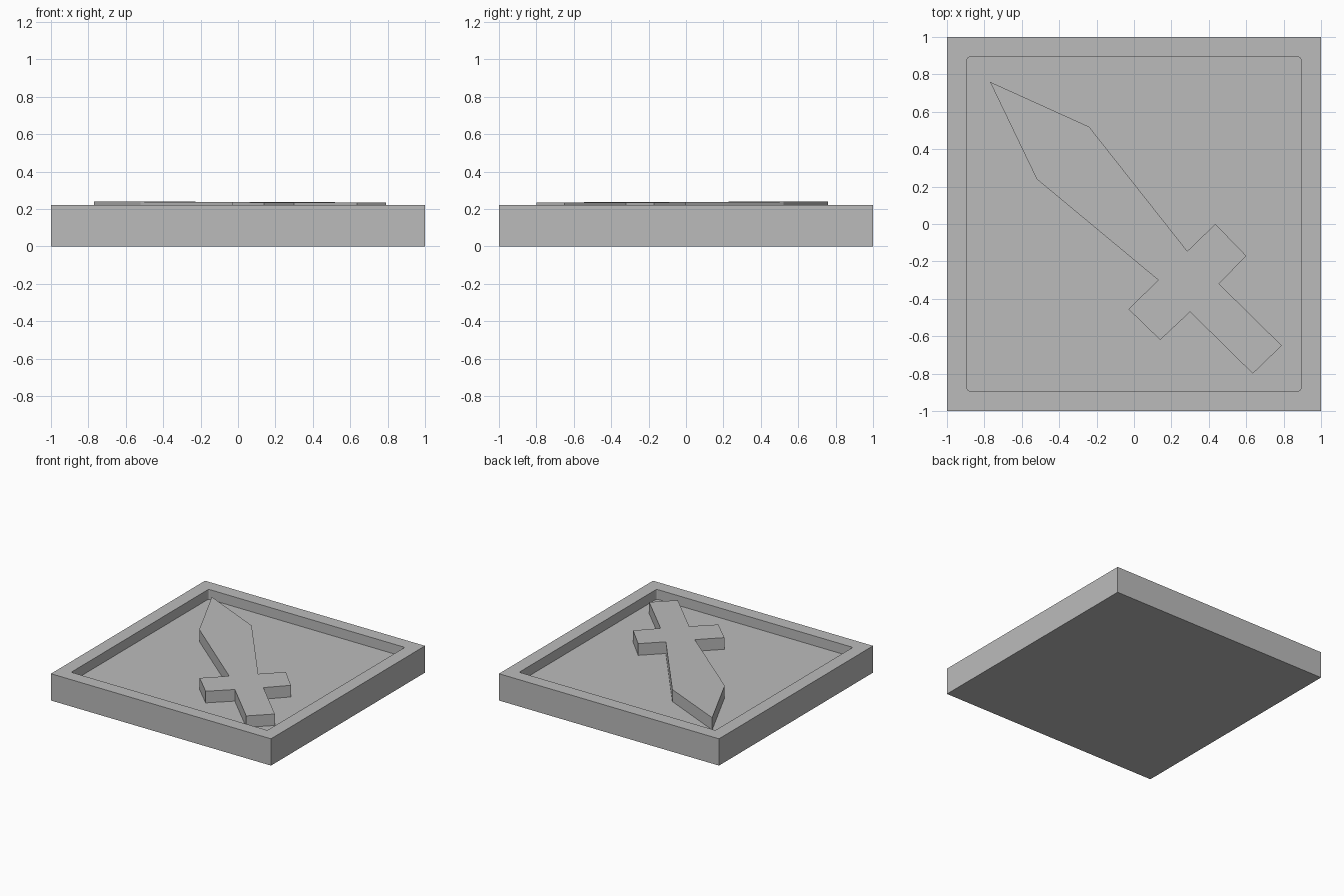
import bpy
import bmesh

default = bpy.data.objects.get("Cube")
if default:
    bpy.data.objects.remove(default, do_unlink=True)

TRAY_TOP = 0.22
FLOOR = 0.14
RECESS = 0.847

# Single flat grey
grey = bpy.data.materials.new("plain_grey")
grey.use_nodes = True
colour = (0.5, 0.5, 0.5, 1)
grey.diffuse_color = colour
grey.node_tree.nodes["Principled BSDF"].inputs["Base Color"].default_value = colour


def add_object(name, bm):
    bmesh.ops.recalc_face_normals(bm, faces=bm.faces)
    mesh = bpy.data.meshes.new(name)
    bm.to_mesh(mesh)
    bm.free()
    mesh.materials.append(grey)
    obj = bpy.data.objects.new(name, mesh)
    bpy.context.collection.objects.link(obj)
    return obj


def prism(outline, low, high):
    """Extrude an outline from low up to high(x, y)."""
    bm = bmesh.new()
    base = bm.faces.new([bm.verts.new((x, y, low)) for x, y in outline])
    top = bmesh.ops.extrude_face_region(bm, geom=[base], use_keep_orig=True)
    for v in top["geom"]:
        if isinstance(v, bmesh.types.BMVert):
            v.co.z = high(v.co.x, v.co.y)
    return bm


# Square tray: block with an inset top pushed down to make the recess
square = [(-1, -1), (1, -1), (1, 1), (-1, 1)]
bm = prism(square, 0, lambda x, y: TRAY_TOP)
bmesh.ops.recalc_face_normals(bm, faces=bm.faces)
lid = max(bm.faces, key=lambda f: f.calc_center_median().z)
bmesh.ops.inset_region(bm, faces=[lid], thickness=1 - RECESS)
floor = bmesh.ops.extrude_face_region(bm, geom=[lid])
for v in floor["geom"]:
    if isinstance(v, bmesh.types.BMVert):
        v.co.z = FLOOR
if lid.is_valid:
    bmesh.ops.delete(bm, geom=[lid], context="FACES_ONLY")

# Slightly rounded upright corners inside the recess
corners = [e for e in bm.edges
           if abs(e.verts[0].co.z - e.verts[1].co.z) > 0.05
           and abs(e.verts[0].co.x) < 0.9]
bmesh.ops.bevel(bm, geom=corners, offset=0.012, segments=3,
                profile=0.5, affect="EDGES")
add_object("tray", bm)

# Raised sword: blade, crossguard and grip in one outline, tilted a hair
sword = [(-0.77, 0.76), (-0.52, 0.24), (0.13, -0.30), (-0.03, -0.455),
         (0.14, -0.62), (0.30, -0.47), (0.635, -0.80), (0.79, -0.65),
         (0.455, -0.32), (0.60, -0.17), (0.435, 0.0), (0.285, -0.145),
         (-0.24, 0.52)]
add_object("sword_relief", prism(sword, FLOOR - 0.02,
                                 lambda x, y: 0.237 + 0.002 * (y - x)))
